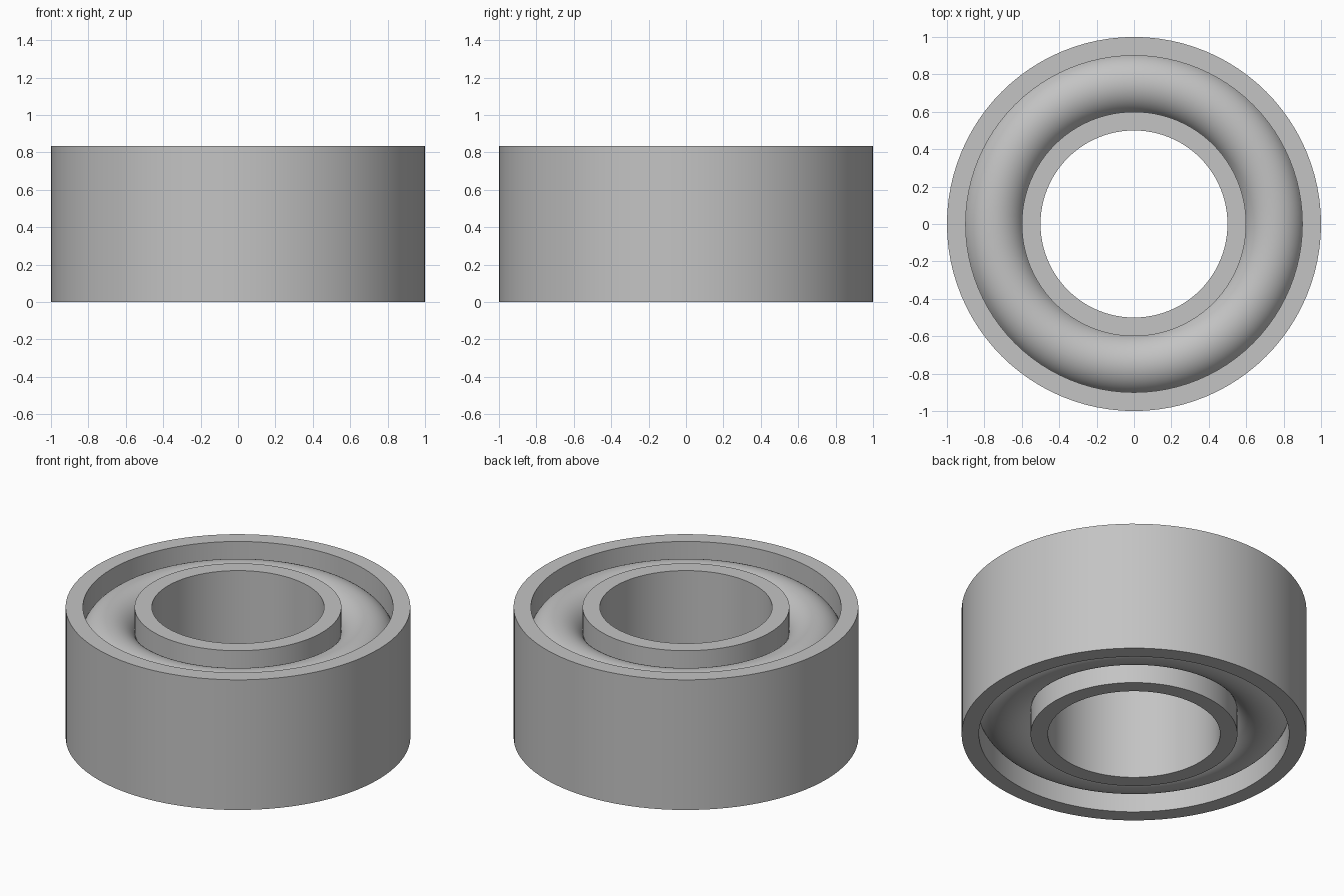
import bpy
import bmesh
import math

cube = bpy.data.objects.get("Cube")
if cube:
    bpy.data.objects.remove(cube, do_unlink=True)

HEIGHT = 0.833
BORE, INNER, OUTER, RIM = 0.5, 0.6, 0.9, 1.0
MIDDLE = (INNER + OUTER) / 2
BULGE = 0.167          # radius of the rounded channel floor
DEPTH = 0.225          # its centre below each end face
SEGMENTS, ARC_STEPS = 96, 24

grey = bpy.data.materials.new("plain_grey")
grey.use_nodes = True
colour = (0.55, 0.55, 0.55, 1)
grey.diffuse_color = colour
grey.node_tree.nodes["Principled BSDF"].inputs["Base Color"].default_value = colour


def bulge_arc():
    """Top channel floor as (radius, z), from the inner wall to the outer wall."""
    half = math.asin((OUTER - MIDDLE) / BULGE)
    points = []
    for i in range(ARC_STEPS + 1):
        a = half * (2 * i / ARC_STEPS - 1)
        points.append((MIDDLE + BULGE * math.sin(a),
                       HEIGHT - DEPTH + BULGE * math.cos(a)))
    return points


def lathe(name, profile):
    """Revolve a closed (radius, z) profile about the z axis."""
    bm = bmesh.new()
    verts = [bm.verts.new((r, 0, z)) for r, z in profile]
    edges = [bm.edges.new((v, verts[(i + 1) % len(verts)]))
             for i, v in enumerate(verts)]
    bmesh.ops.spin(bm, geom=verts + edges, cent=(0, 0, 0), axis=(0, 0, 1),
                   angle=math.tau, steps=SEGMENTS, use_merge=True)
    bmesh.ops.remove_doubles(bm, verts=bm.verts, dist=0.0001)
    bmesh.ops.recalc_face_normals(bm, faces=bm.faces)
    mesh = bpy.data.meshes.new(name)
    bm.to_mesh(mesh)
    bm.free()
    mesh.materials.append(grey)
    obj = bpy.data.objects.new(name, mesh)
    bpy.context.collection.objects.link(obj)
    bpy.ops.object.select_all(action="DESELECT")
    obj.select_set(True)
    bpy.context.view_layer.objects.active = obj
    bpy.ops.object.shade_smooth_by_angle(angle=math.radians(30))
    return obj


# Upper half: inner lip, rounded channel floor, outer lip; mirrored for the lower half
top = [(BORE, HEIGHT), (INNER, HEIGHT)] + bulge_arc() + [(OUTER, HEIGHT), (RIM, HEIGHT)]
bottom = [(r, HEIGHT - z) for r, z in reversed(top)]
lathe("bearing_ring", top + bottom)
